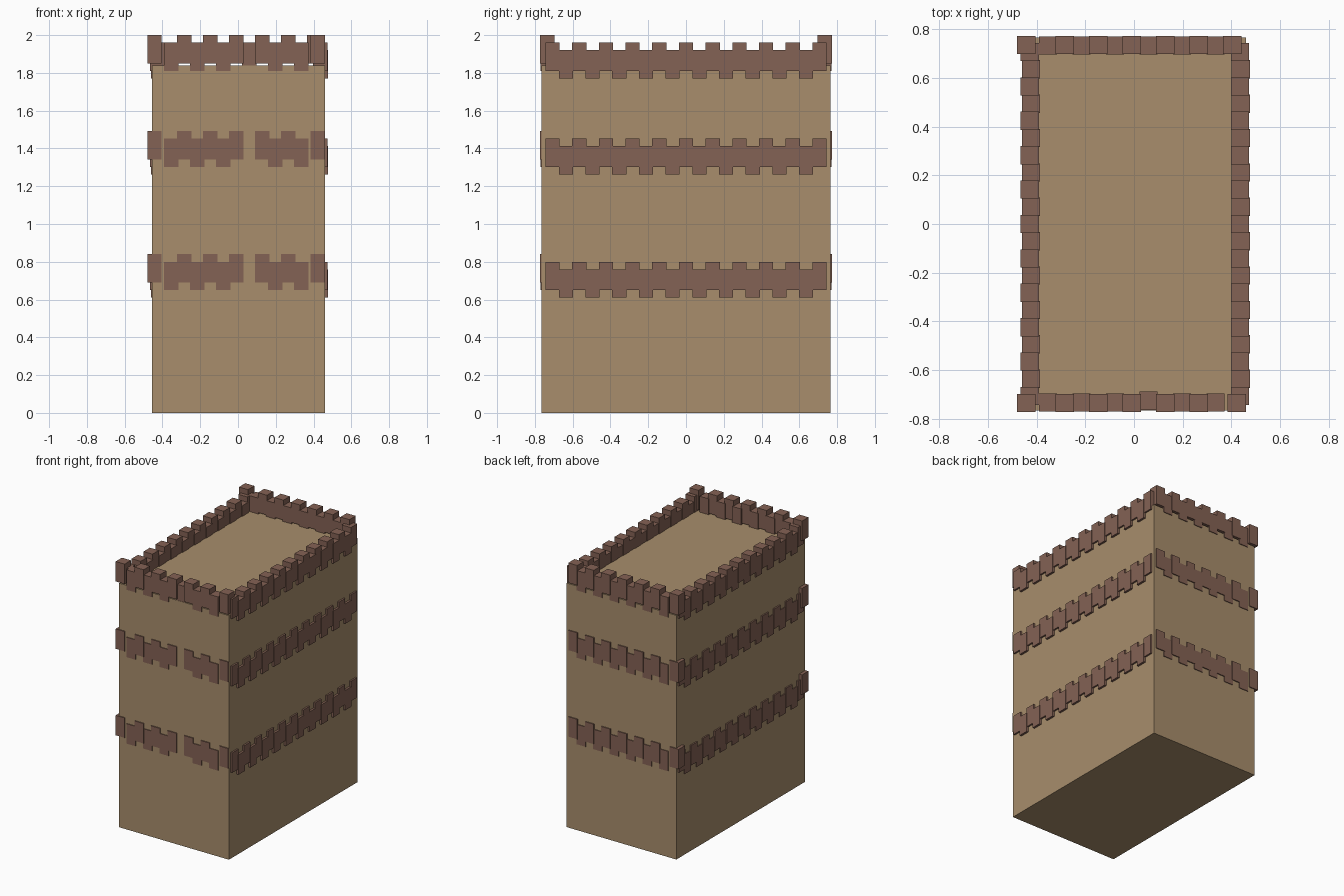
import bpy, bmesh
from mathutils import Matrix, Vector

if "Cube" in bpy.data.objects:
    bpy.data.objects.remove(bpy.data.objects["Cube"])


def material(name, rgb):
    m = bpy.data.materials.new(name)
    m.diffuse_color = (*rgb, 1)
    m.use_nodes = True
    m.node_tree.nodes["Principled BSDF"].inputs["Base Color"].default_value = m.diffuse_color
    return m


tan = material("tan wall", (0.392, 0.270, 0.150))
brown = material("brown stone", (0.231, 0.122, 0.089))
S = 0.075    # block width
H = 0.15     # block height
DROP = 0.04  # lower blocks hang this far below upper ones


def build(name, boxes, mat):
    """One object made from (centre, size) boxes."""
    bm = bmesh.new()
    for c, s in boxes:
        bmesh.ops.create_cube(bm, size=1, matrix=Matrix.Translation(Vector(c)) @ Matrix.Diagonal((*s, 1)))
    me = bpy.data.meshes.new(name)
    bm.to_mesh(me)
    bm.free()
    me.materials.append(mat)
    ob = bpy.data.objects.new(name, me)
    bpy.context.collection.objects.link(ob)
    return ob


def block(x, y, top):
    return (x, y, top - H / 2), (S, S, H)


# tower body
build("tower_body", [((0.0025, 0, 0.92), (0.915, 1.53, 1.84))], tan)

for level, top in (("lower", 0.84), ("middle", 1.492), ("top", 2.0)):
    # front and back rows: corner block, then alternating low and high blocks
    for side, sign, count in (("front", -1, 11), ("back", 1, 12)):
        boxes = [block(-0.4425, sign * 0.735, top)]
        for i in range(count):
            low = i % 2 == 0
            depth = 0.733 if low else 0.735
            if side == "front" and i == 6:
                depth = 0.726   # this block is sunk into the wall
            boxes.append(block(-0.353 + 0.0688 * i, sign * depth, top - DROP * low))
        if side == "front":
            boxes.append(block(0.422, -0.735, top))
        build(f"{level}_{side}_blocks", boxes, brown)

    # side rows: alternating high and low blocks, set a little lower
    for side, x_high, x_low in (("left", -0.428, -0.423), ("right", 0.435, 0.4385)):
        boxes = []
        for i in range(21):
            low = i % 2 == 1
            boxes.append(block(x_low if low else x_high, -0.706 + 0.0706 * i, top - DROP - DROP * low))
        build(f"{level}_{side}_blocks", boxes, brown)
